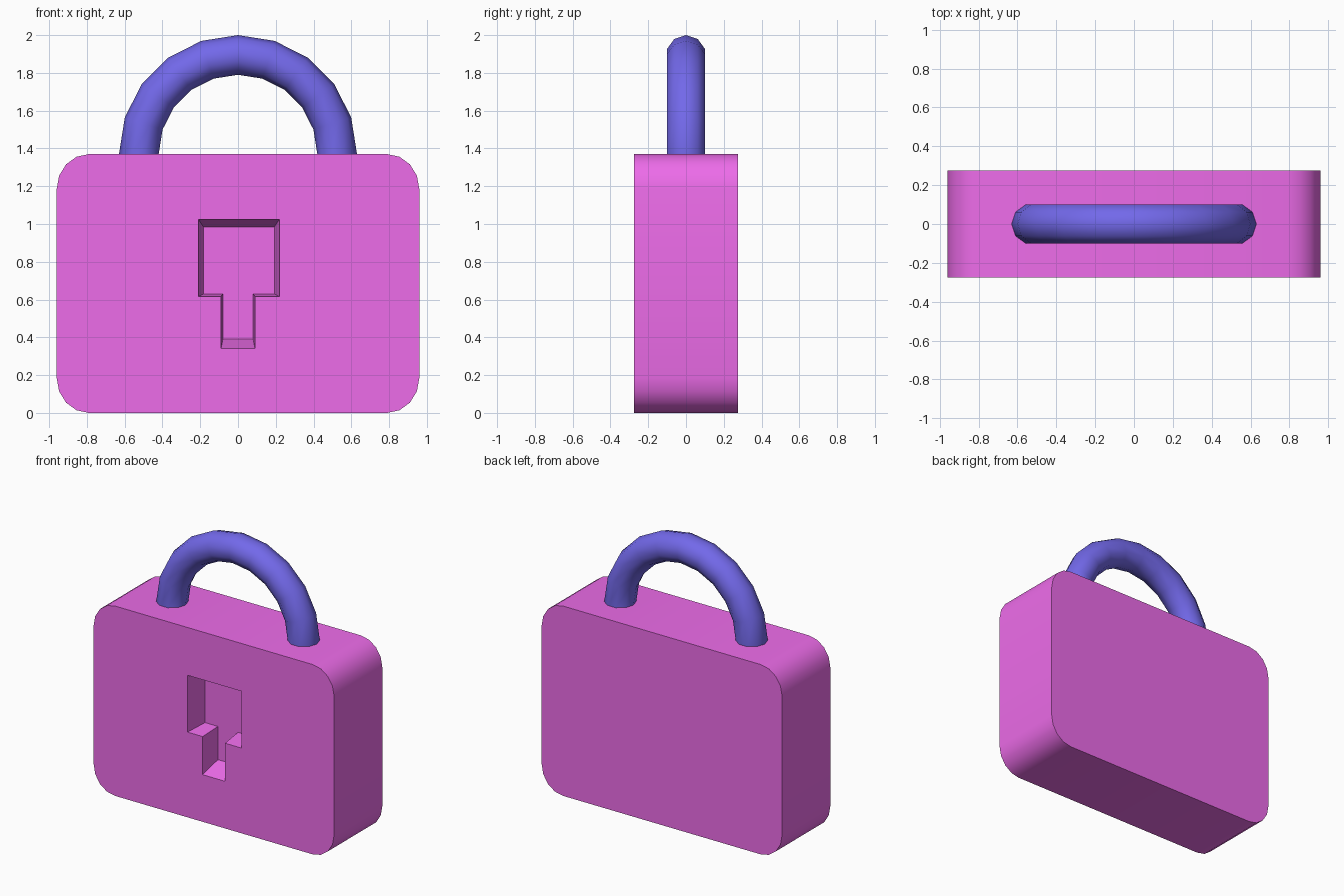
import bpy, bmesh
from math import cos, sin, pi, radians

if "Cube" in bpy.data.objects:
    bpy.data.objects.remove(bpy.data.objects["Cube"])

HALF_Y = 0.275


def paint(obj, name, color):
    mat = bpy.data.materials.new(name)
    mat.diffuse_color = (*color, 1)
    mat.use_nodes = True
    mat.node_tree.nodes["Principled BSDF"].inputs["Base Color"].default_value = mat.diffuse_color
    obj.data.materials.append(mat)


def loft(name, rings, closed=False):
    """Join equal-length point rings with quads and cap the two ends."""
    bm = bmesh.new()
    loops = [[bm.verts.new(p) for p in ring] for ring in rings]
    n = len(loops[0])
    for a, b in zip(loops, loops[1:]):
        for i in range(n):
            j = (i + 1) % n
            bm.faces.new((a[i], a[j], b[j], b[i]))
    bm.faces.new(loops[0])
    bm.faces.new(loops[-1])
    bmesh.ops.recalc_face_normals(bm, faces=bm.faces)
    mesh = bpy.data.meshes.new(name)
    bm.to_mesh(mesh)
    bm.free()
    obj = bpy.data.objects.new(name, mesh)
    bpy.context.collection.objects.link(obj)
    return obj


def activate(obj):
    bpy.ops.object.select_all(action='DESELECT')
    obj.select_set(True)
    bpy.context.view_layer.objects.active = obj


# Body: rounded rectangle extruded front to back
W, H, RX, RZ, STEPS = 0.96, 1.37, 0.17, 0.185, 4
outline = []
for q, (sx, cz) in enumerate([(1, H - RZ), (-1, H - RZ), (-1, RZ), (1, RZ)]):
    for k in range(STEPS + 1):
        a = (q + k / STEPS) * pi / 2
        outline.append((sx * (W - RX) + RX * cos(a), cz + RZ * sin(a)))
body = loft("body", [[(x, y, z) for x, z in outline] for y in (-HALF_Y, HALF_Y)])


# Keyhole: tapered pocket cut into the front
def keyhole(left, right, top, shoulder, slot, bottom):
    return [(left, top), (right, top), (right, shoulder), (slot, shoulder),
            (slot, bottom), (-slot, bottom), (-slot, shoulder), (left, shoulder)]


mouth = keyhole(-0.21, 0.22, 1.025, 0.615, 0.09, 0.34)
floor = keyhole(-0.183, 0.193, 0.985, 0.63, 0.08, 0.39)
DEPTH = 0.16
rings = [[(a + (c - a) * t, -HALF_Y + DEPTH * t, b + (d - b) * t)
          for (a, b), (c, d) in zip(mouth, floor)] for t in (-0.25, 1)]
cutter = loft("keyhole_cutter", rings)
cutter.hide_render = True
mod = body.modifiers.new("keyhole", 'BOOLEAN')
mod.operation = 'DIFFERENCE'
mod.solver = 'EXACT'
mod.object = cutter
activate(body)
bpy.ops.object.modifier_apply(modifier=mod.name)
bpy.data.objects.remove(cutter)
bpy.ops.object.shade_smooth_by_angle(angle=radians(30))
paint(body, "magenta", (0.85, 0.15, 0.82))

# Shackle: half ring whose ends sink one segment into the body
R, r, SIDES = 0.525, 0.105, 10
rings = []
for i in range(-1, 12):
    a = i * pi / 10
    rings.append([((R + r * cos(b)) * cos(a), r * sin(b), H + (R + r * cos(b)) * sin(a))
                  for b in (2 * pi * k / SIDES for k in range(SIDES))])
shackle = loft("shackle", rings)
activate(shackle)
bpy.ops.object.shade_smooth_by_angle(angle=radians(50))
paint(shackle, "blue", (0.17, 0.14, 0.82))
